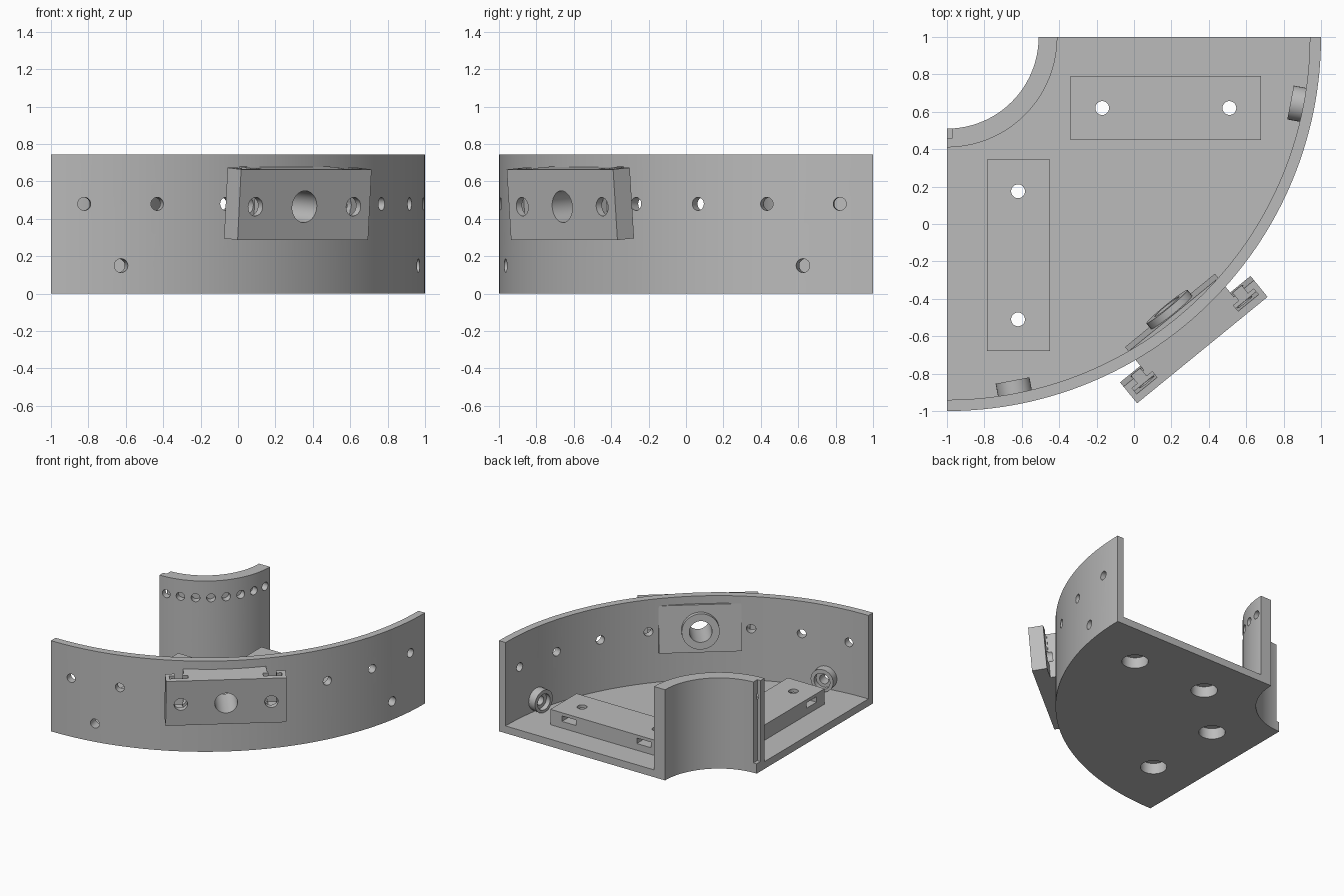
import bpy, bmesh, math
from mathutils import Matrix, Vector

if "Cube" in bpy.data.objects:
    bpy.data.objects.remove(bpy.data.objects["Cube"], do_unlink=True)

grey = bpy.data.materials.new("plain_grey")
grey.use_nodes = True
grey.diffuse_color = (0.5, 0.5, 0.5, 1)
grey.node_tree.nodes["Principled BSDF"].inputs["Base Color"].default_value = (0.5, 0.5, 0.5, 1)

CENTRE = Matrix.Translation((-1, 1, 0))
WORLD = Matrix.Identity(4)
HEIGHT, FLOOR = 0.745, 0.06


def frame(deg):
    """Frame at the arc centre whose -Y axis points outward at an angle from the front."""
    return CENTRE @ Matrix.Rotation(math.radians(deg), 4, "Z")


def make(name, bm):
    bmesh.ops.recalc_face_normals(bm, faces=bm.faces)
    mesh = bpy.data.meshes.new(name)
    bm.to_mesh(mesh)
    bm.free()
    mesh.materials.append(grey)
    ob = bpy.data.objects.new(name, mesh)
    bpy.context.scene.collection.objects.link(ob)
    return ob


def box(name, x, y, z, mat=WORLD):
    bm = bmesh.new()
    bmesh.ops.create_cube(bm, size=1)
    for v in bm.verts:
        v.co = mat @ Vector([(r[0] + r[1]) / 2 + c * (r[1] - r[0]) for r, c in zip((x, y, z), v.co)])
    return make(name, bm)


def rod(name, radius, start, end, mat=WORLD):
    """Cylinder between two points."""
    a, b = Vector(start), Vector(end)
    turn = (b - a).to_track_quat("Z", "Y").to_matrix().to_4x4()
    bm = bmesh.new()
    bmesh.ops.create_cone(bm, cap_ends=True, segments=32, radius1=radius, radius2=radius,
                          depth=(b - a).length,
                          matrix=mat @ Matrix.Translation((a + b) / 2) @ turn)
    return make(name, bm)


def sector(name, r0, r1, z0, z1, steps=64):
    """Quarter ring."""
    bm = bmesh.new()
    angles = [90 * i / steps for i in range(steps + 1)]
    ring = [frame(a) @ Vector((0, -r1, z0)) for a in angles]
    ring += [frame(a) @ Vector((0, -r0, z0)) for a in reversed(angles)]
    face = bm.faces.new([bm.verts.new(p) for p in ring])
    up = bmesh.ops.extrude_face_region(bm, geom=[face])["geom"]
    bmesh.ops.translate(bm, vec=(0, 0, z1 - z0), verts=[g for g in up if isinstance(g, bmesh.types.BMVert)])
    return make(name, bm)


def combine(ob, others, operation="DIFFERENCE"):
    for other in others:
        mod = ob.modifiers.new("boolean", "BOOLEAN")
        mod.operation, mod.object, mod.solver = operation, other, "EXACT"
    bpy.context.view_layer.update()
    mesh = bpy.data.meshes.new_from_object(ob.evaluated_get(bpy.context.evaluated_depsgraph_get()))
    ob.modifiers.clear()
    ob.data = mesh
    for other in others:
        bpy.data.objects.remove(other, do_unlink=True)


def smooth(ob):
    bpy.ops.object.select_all(action="DESELECT")
    ob.select_set(True)
    bpy.context.view_layer.objects.active = ob
    bpy.ops.object.shade_smooth_by_angle(angle=math.radians(30))


# Mounting blocks on the floor, with screw holes and nut slots
floor = sector("floor", 0.49, 2, 0, FLOOR)
TOP = 0.186
back_block = box("back_block", (-0.34, 0.68), (0.45, 0.79), (FLOOR, TOP))
side_block = box("side_block", (-0.785, -0.45), (-0.68, 0.345), (FLOOR, TOP))
for block, spots in ((back_block, [(-0.17, 0.62), (0.51, 0.62)]),
                     (side_block, [(-0.62, 0.175), (-0.62, -0.51)])):
    cuts = []
    for x, y in spots:
        cuts.append(rod("screw_cutter", 0.037, (x, y, -0.1), (x, y, 0.3)))
        cuts.append(rod("bore_cutter", 0.1, (x, y, -0.1), (x, y, 0.09)))
        if block is back_block:
            cuts.append(box("slot_cutter", (x - 0.064, x + 0.064), (y - 0.064, 0.85), (0.115, 0.16)))
        else:
            cuts.append(box("slot_cutter", (-0.85, x + 0.064), (y - 0.064, y + 0.064), (0.115, 0.16)))
    combine(block, cuts)
    combine(floor, [rod("bore_cutter", 0.1, (x, y, -0.1), (x, y, 0.2)) for x, y in spots])
    smooth(block)
smooth(floor)

# Outer wall with two rows of holes and the opening for the bracket
BRACKET_ANGLE = 39.2
lean = (frame(BRACKET_ANGLE) @ Matrix.Translation((0, -2.02, 0.475))
        @ Matrix.Rotation(math.radians(4.5), 4, "X") @ Matrix.Translation((0, 2.02, -0.475)))
outer_wall = sector("outer_wall", 1.94, 2, FLOOR, HEIGHT)
low_angles = (10.8, 79.2)
cuts = [rod("hole_cutter", 0.035, (0, -1.8, 0.48), (0, -2.1, 0.48), frame(5.1 + 11.4 * i))
        for i in range(8) if i != 3]
cuts += [rod("hole_cutter", 0.037, (0, -1.8, 0.15), (0, -2.1, 0.15), frame(a)) for a in low_angles]
cuts.append(rod("hole_cutter", 0.085, (0, -1.7, 0.475), (0, -2.3, 0.475), lean))
combine(outer_wall, cuts)
smooth(outer_wall)

# Round collars behind the low holes
for side, a in zip(("front", "left"), low_angles):
    collar = rod(side + "_collar", 0.092, (0, -1.87, 0.155), (0, -1.95, 0.155), frame(a))
    combine(collar, [rod("hole_cutter", 0.037, (0, -1.8, 0.15), (0, -2.1, 0.15), frame(a)),
                     rod("bore_cutter", 0.065, (0, -1.8, 0.15), (0, -1.91, 0.15), frame(a))])
    smooth(collar)

# Inner wall with blind holes and an end notch
inner_wall = sector("inner_wall", 0.49, 0.59, FLOOR, HEIGHT)
cuts = [rod("hole_cutter", 0.033, (0, -0.535, 0.606), (0, -0.7, 0.606), frame(5.6 + 11.25 * i)) for i in range(8)]
cuts.append(box("notch_cutter", (-1.1, -0.97), (0.46, 0.6), (0.08, 0.9)))
combine(inner_wall, cuts)
smooth(inner_wall)

# Leaning bracket: body through the wall, front plate with arms, inside ring
Z = (0.296, 0.675)
bracket = box("bracket", (-0.45, 0.45), (-2.145, -2.03), Z, lean)
combine(bracket, [box("body", (-0.31, 0.31), (-2.1, -1.9), Z, lean),
                  rod("ring", 0.142, (0, -1.86, 0.475), (0, -2.0, 0.475), lean)], "UNION")
cuts = [rod("hole_cutter", 0.085, (0, -1.7, 0.475), (0, -2.3, 0.475), lean)]
for s in (-1, 1):
    u = 0.35 * s
    cuts.append(rod("hole_cutter", 0.05, (0.338 * s, -2.0, 0.475), (0.338 * s, -2.3, 0.475), lean))
    cuts.append(box("pocket_cutter", (u - 0.07, u + 0.07), (-2.105, -2.065), (0.41, 0.8), lean))
    cuts.append(box("gap_cutter", (u - 0.03, u + 0.03), (-2.08, -2.0), (0.41, 0.8), lean))
combine(bracket, cuts)
smooth(bracket)
